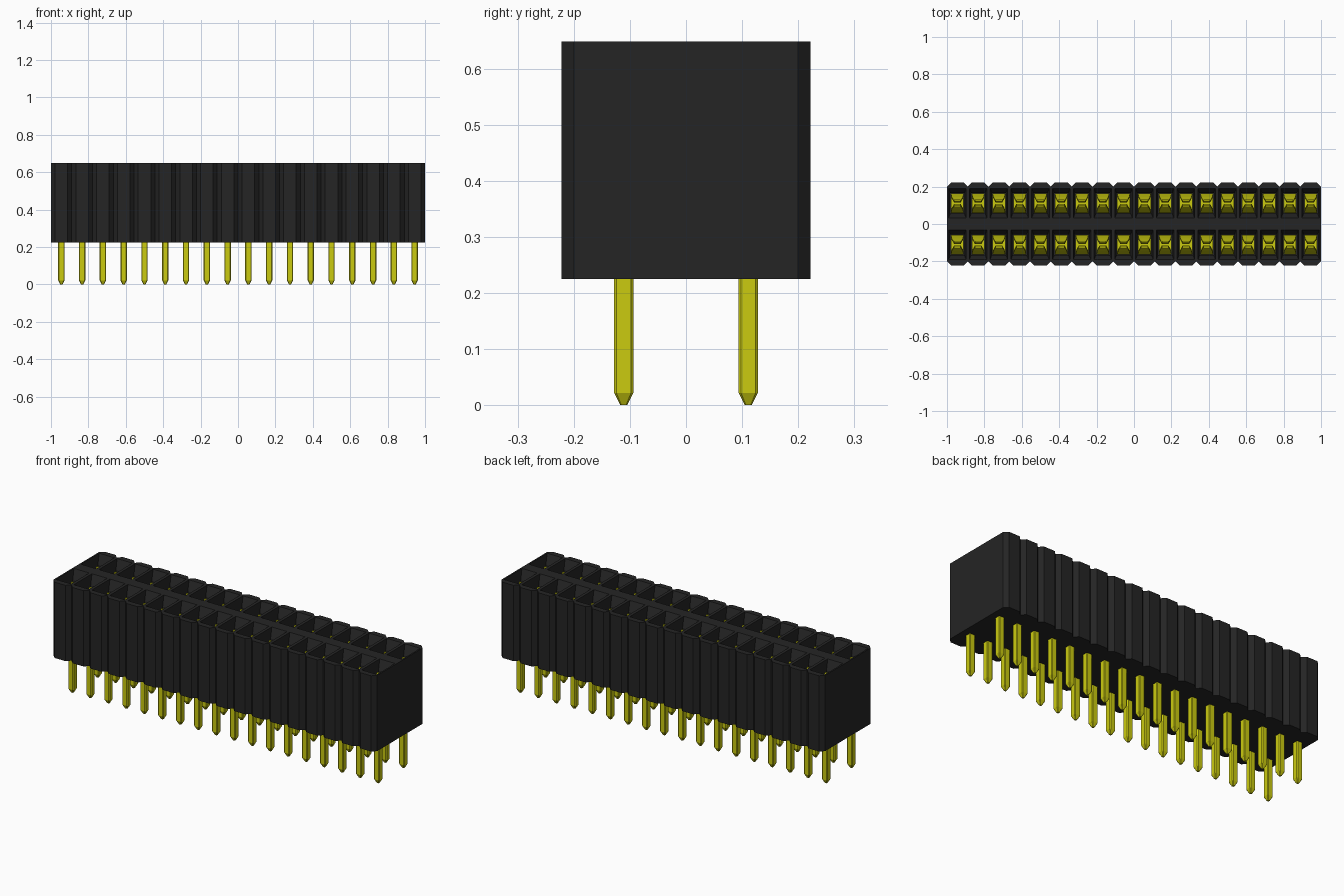
import bpy, bmesh

cube = bpy.data.objects.get("Cube")
if cube:
    bpy.data.objects.remove(cube, do_unlink=True)

COLS = 18
PITCH = 2 / COLS
HALF = PITCH / 2
ROW_Y = 0.111
DEPTH, CHAMFER = 0.222, 0.022
BOTTOM, TOP = 0.225, 0.648
FLOOR = 0.29


def material(name, rgb, rough):
    m = bpy.data.materials.new(name)
    m.use_nodes = True
    m.diffuse_color = (*rgb, 1)
    bsdf = m.node_tree.nodes["Principled BSDF"]
    bsdf.inputs["Base Color"].default_value = (*rgb, 1)
    bsdf.inputs["Roughness"].default_value = rough
    return m


black = material("black plastic", (0.018, 0.018, 0.018), 0.6)
gold = material("yellow gold", (0.6, 0.6, 0.005), 0.4)


def finish(bm, name, mat):
    bmesh.ops.remove_doubles(bm, verts=bm.verts, dist=0.0001)
    bmesh.ops.recalc_face_normals(bm, faces=bm.faces)
    mesh = bpy.data.meshes.new(name)
    bm.to_mesh(mesh)
    bm.free()
    mesh.materials.append(mat)
    obj = bpy.data.objects.new(name, mesh)
    bpy.context.collection.objects.link(obj)
    return obj


def face(bm, pts):
    bm.faces.new([bm.verts.new(p) for p in pts])


def loft(bm, rings, cap_start=True, cap_end=True):
    """Join rings of points with quads, optionally closing the ends."""
    for lo, hi in zip(rings, rings[1:]):
        n = len(lo)
        for k in range(n):
            j = (k + 1) % n
            face(bm, [lo[k], lo[j], hi[j], hi[k]])
    if cap_start:
        face(bm, rings[0])
    if cap_end:
        face(bm, rings[-1])


def rect(x, y, z, hx, hy):
    return [(x - hx, y - hy, z), (x + hx, y - hy, z),
            (x + hx, y + hy, z), (x - hx, y + hy, z)]


cells = [(-1 + HALF + i * PITCH, side, i) for i in range(COLS) for side in (-1, 1)]

# Housing: chamfered cells, each with a funnel leading into a square socket
bm = bmesh.new()
for cx, side, i in cells:
    outline = [(-HALF, 0), (HALF, 0), (HALF, DEPTH - CHAMFER), (HALF - CHAMFER, DEPTH),
               (CHAMFER - HALF, DEPTH), (-HALF, DEPTH - CHAMFER)]
    hi = [(cx + x, y * side, TOP) for x, y in outline]
    lo = [(x, y, BOTTOM) for x, y, z in hi]
    socket = [[(x, y * side, z) for x, y, z in rect(cx, ROW_Y, z, hx, hy)]
              for z, hx, hy in ((TOP, 0.047, 0.08), (0.595, 0.038, 0.056), (FLOOR, 0.038, 0.056))]
    a, b, c, d = socket[0]
    A, B, C, D, E, F = hi
    for pts in ((A, B, b, a), (B, C, c, b), (C, D, c), (D, E, d, c), (E, F, d), (F, A, a, d)):
        face(bm, pts)
    loft(bm, socket, cap_start=False)
    face(bm, lo)
    walls = [2, 3, 4] + ([5] if i == 0 else []) + ([1] if i == COLS - 1 else [])
    for k in walls:
        j = (k + 1) % 6
        face(bm, [lo[k], lo[j], hi[j], hi[k]])
finish(bm, "housing", black)


# Pins: square posts with eased edges and a tapered tip
def eased_square(x, y, z, r, e):
    pts = [(r, e - r), (r, r - e), (r - e, r), (e - r, r),
           (-r, r - e), (-r, e - r), (e - r, -r), (r - e, -r)]
    return [(x + px, y + py, z) for px, py in pts]


bm = bmesh.new()
for cx, side, i in cells:
    y = side * ROW_Y
    loft(bm, [eased_square(cx, y, z, r, e) for z, r, e in
              ((0, 0.006, 0.002), (0.022, 0.017, 0.004), (FLOOR + 0.01, 0.017, 0.004))])
finish(bm, "pins", gold)

# Contacts: a base plate with two leaves that narrow, pinch together and flare
LEAF = ((FLOOR + 0.005, 0.047, 0.034), (0.42, 0.047, 0.034), (0.5, 0.03, 0.03),
        (0.575, 0.008, 0.018), (0.605, 0.017, 0.018))
THICK = 0.004
bm = bmesh.new()
for cx, side, i in cells:
    y = side * ROW_Y
    loft(bm, [rect(cx, y, z, 0.034, 0.049) for z in (FLOOR + 0.002, FLOOR + 0.015)])
    for s in (-1, 1):
        loft(bm, [rect(cx, y + s * off, z, hw, THICK) for z, off, hw in LEAF])
finish(bm, "socket_contacts", gold)
